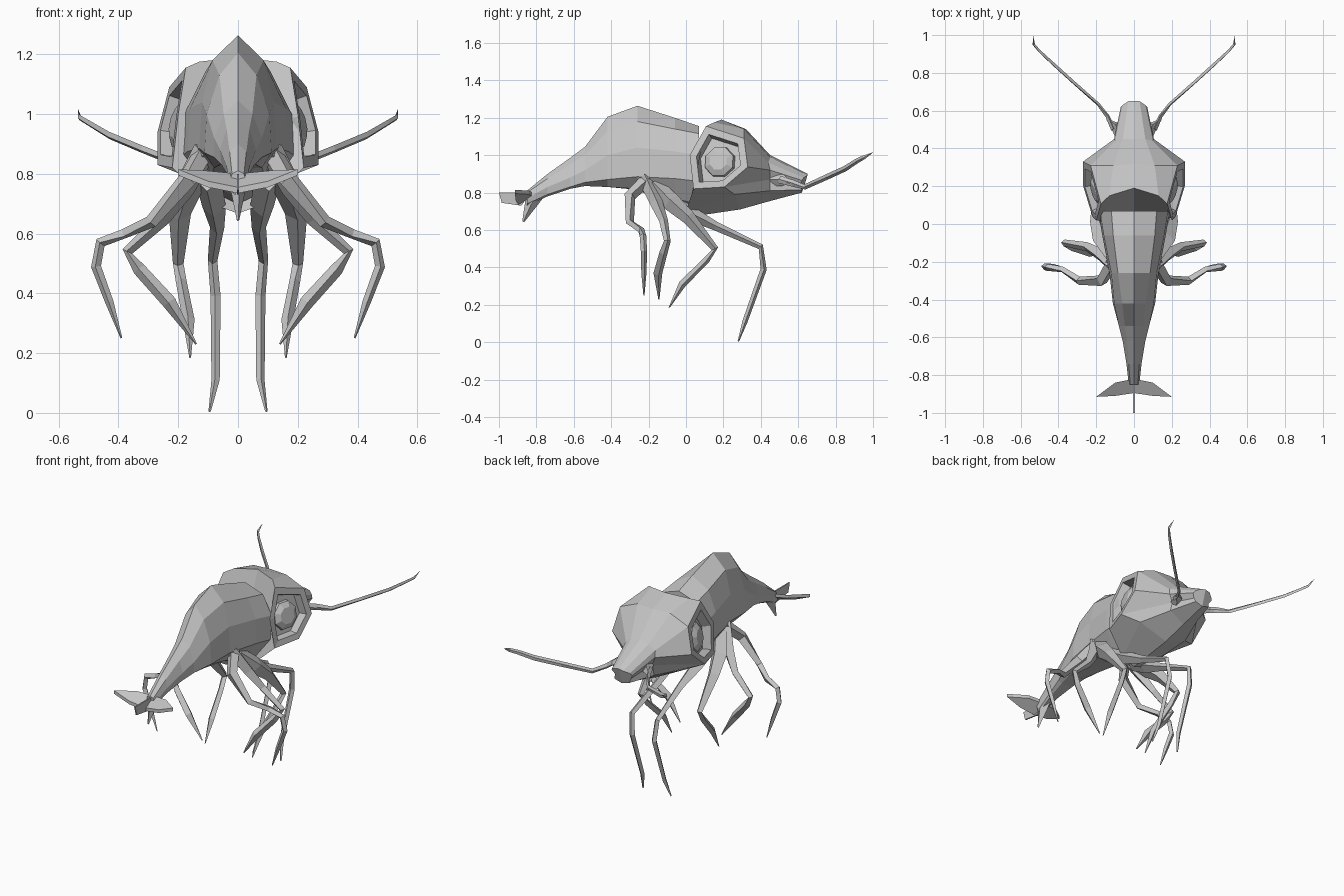
import bpy, bmesh, math
from mathutils import Vector

grey = bpy.data.materials.new("shell_grey")
grey.diffuse_color = (0.56, 0.56, 0.56, 1)


def finish(name, bm, mirror=True):
    """Mirror a half mesh across x = 0, weld the seam and make an object."""
    if mirror:
        bmesh.ops.mirror(bm, geom=bm.verts[:] + bm.edges[:] + bm.faces[:],
                         axis='X', merge_dist=0.0005)
    bmesh.ops.remove_doubles(bm, verts=bm.verts[:], dist=0.0003)
    bmesh.ops.recalc_face_normals(bm, faces=bm.faces[:])
    me = bpy.data.meshes.new(name)
    bm.to_mesh(me)
    bm.free()
    me.materials.append(grey)
    ob = bpy.data.objects.new(name, me)
    bpy.context.collection.objects.link(ob)
    return ob


def loft(bm, rings, closed=False, skip=(), caps=(True, True)):
    """Join rings of points with quads; skip holds (ring, segment) holes."""
    vs = [[bm.verts.new(p) for p in r] for r in rings]
    n = len(rings[0])
    for i in range(len(vs) - 1):
        for j in range(n if closed else n - 1):
            if (i, j) not in skip:
                k = (j + 1) % n
                bm.faces.new((vs[i][j], vs[i][k], vs[i + 1][k], vs[i + 1][j]))
    if caps[0]:
        bm.faces.new(vs[0])
    if caps[1]:
        bm.faces.new(vs[-1])
    return vs


def limb(name, pts, mirror=True, flat=1.0):
    """Four-sided tapering limb; each point is x, y, z, radius."""
    bm = bmesh.new()
    ps = [Vector(p[:3]) for p in pts]
    rings = []
    for i, p in enumerate(ps):
        d = (ps[min(i + 1, len(ps) - 1)] - ps[max(i - 1, 0)]).normalized()
        a = d.cross(Vector((1, 0.15, 0))).normalized()
        b = d.cross(a).normalized()
        r = pts[i][3]
        rings.append([p + a * r, p + b * r * flat, p - a * r, p - b * r * flat])
    loft(bm, rings, closed=True)
    return finish(name, bm, mirror)


# Humped abdomen: y, then half profile (x, z) from ridge to belly
profiles = [
    (-.85, (0, .81), (.02, .80), (.028, .77), (.02, .74), (.01, .73), (0, .73)),
    (-.74, (0, .90), (.028, .875), (.04, .83), (.032, .79), (.02, .78), (0, .78)),
    (-.62, (0, .985), (.038, .95), (.06, .88), (.055, .83), (.03, .82), (0, .82)),
    (-.54, (0, 1.045), (.048, 1.0), (.08, .92), (.08, .855), (.04, .835), (0, .835)),
    (-.42, (0, 1.205), (.062, 1.13), (.105, 1.0), (.112, .87), (.06, .83), (0, .83)),
    (-.26, (0, 1.264), (.085, 1.18), (.12, 1.04), (.13, .885), (.08, .82), (0, .815)),
    (-.06, (0, 1.20), (.11, 1.14), (.16, 1.02), (.168, .875), (.10, .77), (0, .72)),
    (.07, (0, 1.155), (.12, 1.115), (.18, 1.0), (.19, .86), (.11, .74), (0, .68)),
]
bm = bmesh.new()
loft(bm, [[(x, r[0], z) for x, z in r[1:]] for r in profiles])
finish("abdomen", bm)

# Head and snout, with a six-sided opening for the eye socket
head = [
    [(0, .19, 1.19), (.13, .15, 1.175), (.175, .107, 1.155), (.20, .02, 1.0),
     (.22, .04, .82), (.09, 0, .70), (0, 0, .667)],
    [(0, .32, 1.14), (.11, .31, 1.14), (.23, .31, 1.09), (.27, .33, .937),
     (.27, .205, .83), (.17, .26, .79), (0, .29, .71)],
    [(0, .45, 1.0), (.06, .45, .99), (.10, .44, .96), (.105, .45, .92),
     (.085, .45, .87), (.10, .45, .81), (0, .45, .755)],
    [(0, .65, .90), (.03, .65, .893), (.06, .63, .88), (.07, .62, .865),
     (.055, .61, .84), (.05, .62, .815), (0, .62, .80)],
]
bm = bmesh.new()
loft(bm, head, skip={(0, 2), (0, 3)})
rim = [Vector(p) for p in (head[0][2:5] + head[1][4:1:-1])]
mid = sum(rim, Vector()) / 6
out = Vector((.94, -.26, .2)).normalized()


def socket(scale, depth):
    return [mid + (p - mid) * scale - out * depth for p in rim]


# Raised rim and sunken socket
loft(bm, [socket(1, 0), socket(.76, 0), socket(.70, .05)],
     closed=True, caps=(False, True))
finish("head", bm)

# Eight-sided domed eyes
side = out.cross(Vector((0, 0, 1))).normalized()
up = side.cross(out)


def eye_ring(r, depth):
    turns = [math.tau * (i + .5) / 8 for i in range(8)]
    return [mid - out * depth + side * r * math.cos(t) + up * r * math.sin(t)
            for t in turns]


bm = bmesh.new()
loft(bm, [eye_ring(.088, .06), eye_ring(.082, .03), eye_ring(.05, .012)],
     closed=True)
finish("eyes", bm)

# Antennae on short wedge-shaped sockets
limb("antennae", [(.11, .50, .87, .02), (.14, .57, .85, .018),
                  (.19, .635, .83, .014), (.32, .75, .882, .015),
                  (.43, .85, .928, .015), (.50, .915, .97, .013),
                  (.53, .95, .988, .011), (.535, 1.0, 1.015, .001)], flat=.6)
limb("antenna_sockets", [(.07, .46, .87, .035), (.10, .52, .865, .03),
                         (.145, .555, .85, .004)], flat=.8)

# Four pairs of legs, from the rear pair to the front pair
legs = {
    "outer_rear_legs": [(.11, -.20, .88, .035), (.17, -.30, .78, .032),
                        (.29, -.30, .64, .022), (.38, -.24, .60, .018),
                        (.46, -.23, .57, .018), (.475, -.225, .49, .017),
                        (.43, -.225, .37, .014), (.39, -.225, .25, .003)],
    "outer_middle_legs": [(.11, -.22, .88, .04), (.18, -.16, .75, .035),
                          (.25, -.12, .65, .024), (.37, -.10, .54, .018),
                          (.33, -.12, .48, .022), (.23, -.15, .37, .024),
                          (.14, -.145, .23, .003)],
    "inner_middle_legs": [(.11, -.17, .84, .045), (.17, -.08, .75, .05),
                          (.195, .01, .67, .038), (.20, .155, .50, .018),
                          (.19, .11, .44, .018), (.165, -.02, .31, .02),
                          (.16, -.09, .185, .003)],
    "front_legs": [(.10, -.12, .78, .045), (.08, .02, .69, .04),
                   (.07, .16, .62, .024), (.085, .40, .51, .016),
                   (.075, .415, .39, .017), (.075, .315, .11, .014),
                   (.095, .28, .005, .004)],
}
for name, pts in legs.items():
    limb(name, pts)

# Swept tail fan, a thin closed crescent on each side
top = [(0, -.82, .80), (.10, -.84, .81), (.20, -.915, .815),
       (.10, -.91, .775), (0, -.895, .755)]
bm = bmesh.new()
loft(bm, [top, [(x, y, z - .02) for x, y, z in top]], closed=True,
     skip={(0, 4)})
finish("tail_fan", bm)

# Thin upright vane behind the fan
vane = [(-.83, .80), (-1.0, .80), (-.985, .745), (-.88, .73)]
bm = bmesh.new()
loft(bm, [[(x, y, z) for y, z in vane] for x in (-.004, .004)], closed=True)
finish("tail_vane", bm, mirror=False)

# Short spine under the tail
limb("tail_spine", [(0, -.77, .82, .035), (0, -.83, .74, .034),
                    (0, -.87, .645, .006)], mirror=False, flat=.7)
